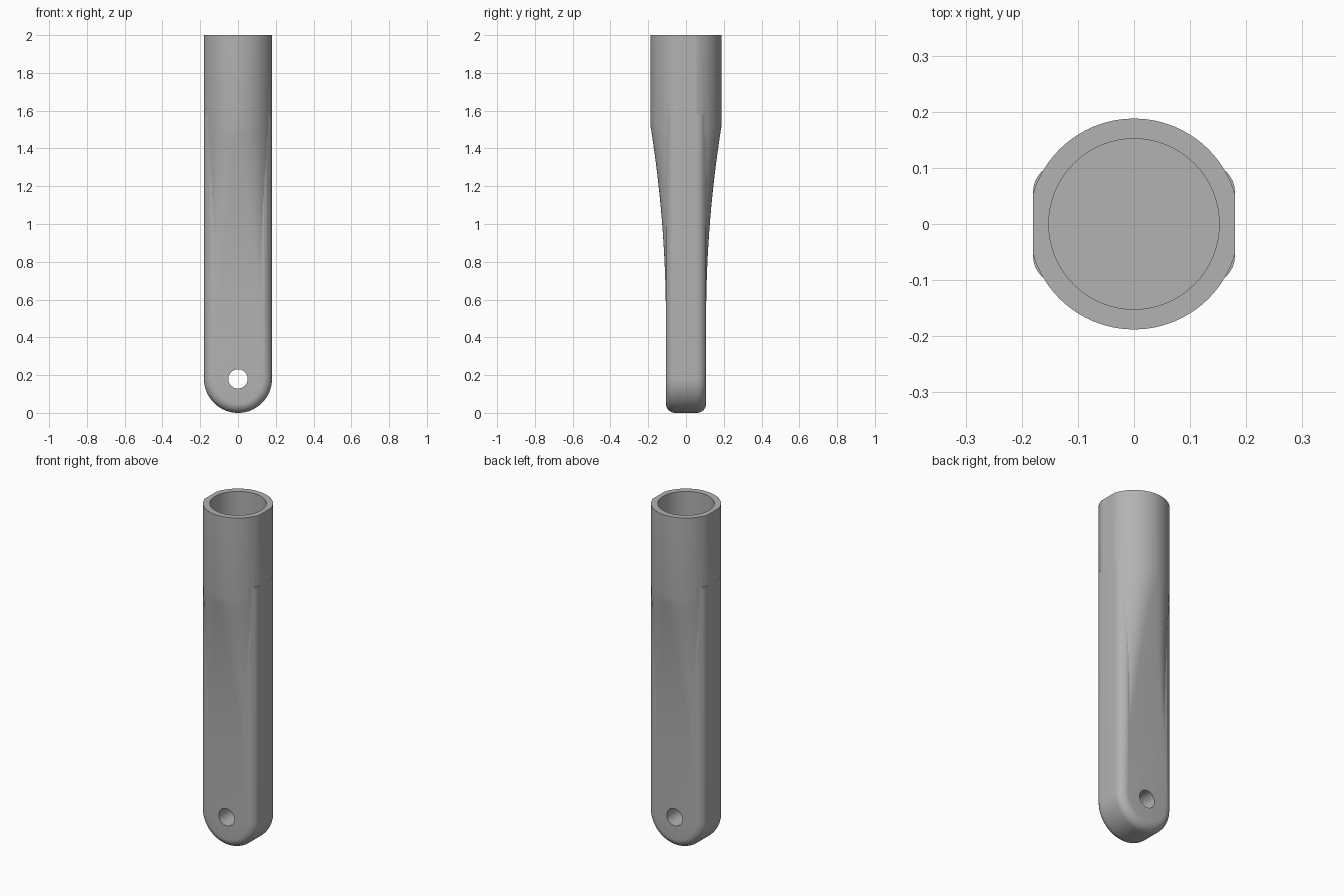
import bpy, bmesh, math

cube = bpy.data.objects.get("Cube")
if cube:
    bpy.data.objects.remove(cube)

grey = bpy.data.materials.new("plain grey")
grey.use_nodes = True
COLOUR = (0.45, 0.45, 0.45, 1)
grey.diffuse_color = COLOUR
grey.node_tree.nodes["Principled BSDF"].inputs["Base Color"].default_value = COLOUR

WIDTH = 0.18      # half width across the flats
THICK = 0.107     # half thickness of the flat end
RADIUS = 0.188    # socket radius
FILLET = 0.05
SHOULDER = 1.52   # where the taper meets the round socket


def loft(name, rings):
    """Skin a list of equal-length rings and cap both ends."""
    bm = bmesh.new()
    loops = [[bm.verts.new(p) for p in ring] for ring in rings]
    n = len(loops[0])
    for a, b in zip(loops, loops[1:]):
        for i in range(n):
            j = (i + 1) % n
            bm.faces.new((a[i], a[j], b[j], b[i]))
    bm.faces.new(loops[0][::-1])
    bm.faces.new(loops[-1])
    bmesh.ops.recalc_face_normals(bm, faces=bm.faces)
    mesh = bpy.data.meshes.new(name)
    bm.to_mesh(mesh)
    bm.free()
    mesh.materials.append(grey)
    obj = bpy.data.objects.new(name, mesh)
    bpy.context.collection.objects.link(obj)
    return obj


def section(t, z):
    """Rounded rectangle (t=0) growing into a circle with two flats (t=1)."""
    thick = THICK - 0.0005 + (RADIUS - THICK + 0.0005) * t ** 2
    wide = WIDTH + (RADIUS - WIDTH) * t
    r = min(FILLET + 0.004 + (RADIUS - FILLET - 0.004) * t, thick)
    points = []
    for q in range(4):
        sx = 1 if q in (0, 3) else -1
        sy = 1 if q < 2 else -1
        for k in range(17):
            a = math.radians(90 * q + 90 * (k + 0.02) / 16.04)
            x = sx * (wide - r) + r * math.cos(a)
            y = sy * (thick - r) + r * math.sin(a)
            limit = WIDTH - 0.0003
            points.append((max(-limit, min(limit, x)), y, z))
    return points


def bar_outline(y, inset):
    """Upright strip with a half-round lower end."""
    r = WIDTH - inset
    arc = [(r * math.cos(a), y, WIDTH + r * math.sin(a))
           for a in (math.pi + math.pi * i / 48 for i in range(49))]
    return arc + [(r, y, 1.58), (-r, y, 1.58)]


def cylinder(name, radius, depth, location, rotation=(0, 0, 0)):
    bpy.ops.mesh.primitive_cylinder_add(vertices=64, radius=radius, depth=depth,
                                        location=location, rotation=rotation)
    obj = bpy.context.object
    obj.name = name
    obj.data.materials.append(grey)
    return obj


def combine(target, other, operation):
    mod = target.modifiers.new(operation.lower(), "BOOLEAN")
    mod.operation = operation
    mod.solver = "EXACT"
    mod.object = other
    bpy.context.view_layer.objects.active = target
    bpy.ops.object.modifier_apply(modifier=mod.name)
    bpy.data.objects.remove(other)


# Tapered body running up into the socket
STEPS = 24
rings = []
for i in range(STEPS + 1):
    t = i / STEPS
    rings.append(section(t, 0.5 + (SHOULDER - 0.5) * t))
rings.append(section(1, 2.0))
handle = loft("handle", rings)

# Flat bar with a rounded end and filleted edges
profile = []
for i in range(9):
    a = math.pi / 2 * i / 8
    profile.append((THICK - FILLET + FILLET * math.cos(a), FILLET * (1 - math.sin(a))))
layers = [(-y, inset) for y, inset in profile] + [(y, inset) for y, inset in profile[::-1]]
bar = loft("flat_bar", [bar_outline(y, inset) for y, inset in layers])
combine(handle, bar, "UNION")

# Socket bore and hanging hole
combine(handle, cylinder("bore", 0.152, 1.0, (0, 0, 2.0)), "DIFFERENCE")
combine(handle, cylinder("hanging_hole", 0.051, 0.6, (0, 0, WIDTH),
                         (math.pi / 2, 0, 0)), "DIFFERENCE")

bpy.ops.object.select_all(action="DESELECT")
handle.select_set(True)
bpy.context.view_layer.objects.active = handle
bpy.ops.object.shade_smooth_by_angle(angle=math.radians(30))
